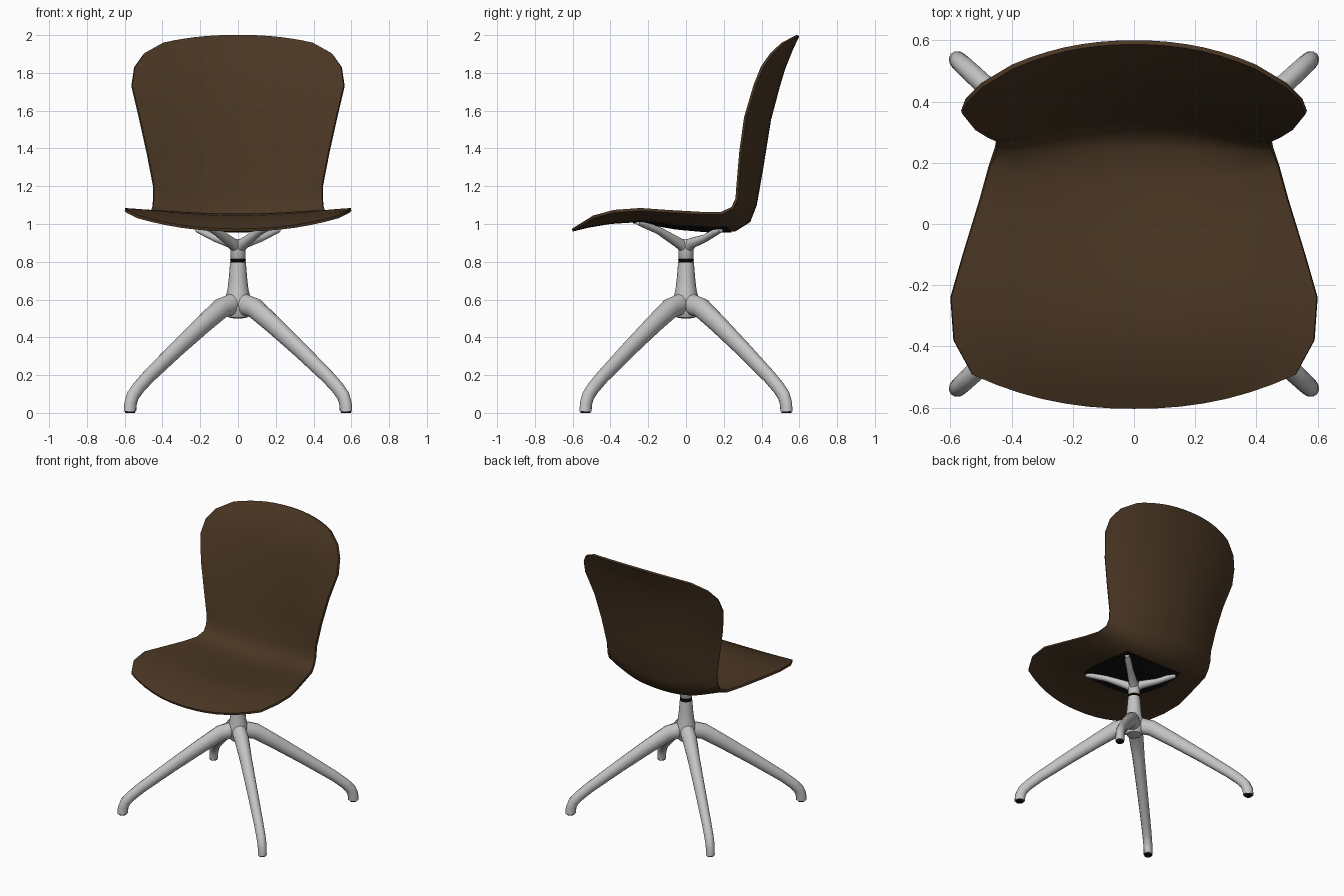
import bpy, bmesh, math
from mathutils import Vector
from mathutils.bvhtree import BVHTree

cube = bpy.data.objects.get("Cube")
if cube:
    bpy.data.objects.remove(cube, do_unlink=True)


def material(name, r, g, b, rough):
    m = bpy.data.materials.new(name)
    m.use_nodes = True
    m.diffuse_color = (r, g, b, 1)
    node = m.node_tree.nodes["Principled BSDF"]
    node.inputs["Base Color"].default_value = (r, g, b, 1)
    node.inputs["Roughness"].default_value = rough
    return m


brown = material("brown leather", 0.068, 0.037, 0.017, 0.6)
silver = material("light grey metal", 0.55, 0.55, 0.55, 0.5)
black = material("black plastic", 0.006, 0.006, 0.006, 0.7)


def finish(name, bm, mat, angle=50):
    bmesh.ops.recalc_face_normals(bm, faces=bm.faces)
    mesh = bpy.data.meshes.new(name)
    bm.to_mesh(mesh)
    bm.free()
    mesh.materials.append(mat)
    obj = bpy.data.objects.new(name, mesh)
    bpy.context.collection.objects.link(obj)
    bpy.ops.object.select_all(action="DESELECT")
    obj.select_set(True)
    bpy.context.view_layer.objects.active = obj
    bpy.ops.object.shade_smooth_by_angle(angle=math.radians(angle))
    return obj


def skin(bm, rings):
    """Join closed rings of points into a capped tube."""
    loops = [[bm.verts.new(p) for p in ring] for ring in rings]
    n = len(loops[0])
    for a, b in zip(loops, loops[1:]):
        for i in range(n):
            j = (i + 1) % n
            bm.faces.new((a[i], a[j], b[j], b[i]))
    bm.faces.new(loops[0][::-1])
    bm.faces.new(loops[-1])


def lathe(name, profile, mat, x=0, y=0, n=16):
    bm = bmesh.new()
    steps = [2 * math.pi * i / n for i in range(n)]
    skin(bm, [[(x + r * math.cos(a), y + r * math.sin(a), z) for a in steps]
              for r, z in profile])
    return finish(name, bm, mat)


def tube(name, points, end, mat, n=12):
    """Sweep (distance, z, half width, half height) points out towards end."""
    bm = bmesh.new()
    out = Vector((end[0], end[1], 0)).normalized()
    side = Vector((-out.y, out.x, 0))
    path = [out * d + Vector((0, 0, z)) for d, z, _, _ in points]
    rings = []
    for i, p in enumerate(path):
        t = path[min(i + 1, len(path) - 1)] - path[max(i - 1, 0)]
        if i == len(path) - 1 and p.z < 0.05:
            t = Vector((0, 0, -1))
        up = side.cross(t.normalized())
        w, h = points[i][2:]
        rings.append([p + side * w * math.cos(a) + up * h * math.sin(a)
                      for a in (2 * math.pi * k / n for k in range(n))])
    skin(bm, rings)
    return finish(name, bm, mat)


# Seat shell rows, front to top: centre y, z, then edge y, z, half width
ROWS = [
    (-.60, .96, -.49, 1.03, .53), (-.52, .98, -.38, 1.06, .59),
    (-.40, 1.0, -.24, 1.07, .60), (-.25, 1.01, -.10, 1.06, .56),
    (-.05, .975, .08, 1.05, .505), (.12, .96, .19, 1.05, .475),
    (.26, .96, .25, 1.08, .455), (.34, 1.01, .275, 1.13, .45),
    (.375, 1.1, .28, 1.2, .45), (.41, 1.3, .295, 1.38, .485),
    (.45, 1.55, .32, 1.56, .525), (.495, 1.72, .37, 1.73, .565),
    (.525, 1.82, .41, 1.83, .55), (.565, 1.92, .46, 1.9, .50),
    (.60, 1.995, .52, 1.955, .40),
]
COLS = 14


def shell_point(row, u):
    cy, cz, ey, ez, w = row
    f = abs(u) ** 2.2
    return Vector((w * u, cy + (ey - cy) * f, cz + (ez - cz) * f))


bm = bmesh.new()
us = [2 * i / COLS - 1 for i in range(COLS + 1)]
outer = [[bm.verts.new(shell_point(r, u)) for u in us] for r in ROWS]


def fill(grid):
    for a, b in zip(grid, grid[1:]):
        for i in range(COLS):
            bm.faces.new((a[i], a[i + 1], b[i + 1], b[i]))


fill(outer)
bm.normal_update()
underside = BVHTree.FromBMesh(bm)

# Padded inner skin, thinning towards the rim
inner = []
last = len(ROWS) - 1
for k, row in enumerate(outer):
    pad = min(1, min(k, last - k) / 2)
    inner.append([bm.verts.new(v.co + v.normal * (0.015 + 0.03 * pad * (1 - u ** 4)))
                  for v, u in zip(row, us)])
fill(inner)


def border(g):
    return (g[0] + [r[-1] for r in g[1:-1]] + g[-1][::-1]
            + [r[0] for r in g[-2:0:-1]])


bo, bi = border(outer), border(inner)
for i in range(len(bo)):
    bm.faces.new((bo[i - 1], bo[i], bi[i], bi[i - 1]))
finish("seat_shell", bm, brown)


def under_z(x, y):
    return underside.ray_cast(Vector((x, y, 0.5)), Vector((0, 0, 1)))[0].z


# Rounded black plate following the underside of the seat
bm = bmesh.new()
bmesh.ops.create_grid(bm, x_segments=14, y_segments=14, size=1)
for v in bm.verts:
    x, y = v.co.x, v.co.y
    sx = 0.26 * x * math.sqrt(1 - 0.2 * y * y)
    sy = 0.26 * y * math.sqrt(1 - 0.2 * x * x) - 0.02
    v.co = (sx, sy, under_z(sx, sy) - 0.005)
top = bmesh.ops.extrude_face_region(bm, geom=bm.faces[:])
for v in top["geom"]:
    if isinstance(v, bmesh.types.BMVert):
        v.co.z += 0.008
finish("under_seat_plate", bm, black)

# Column, collar and upper hub
lathe("column", [(.02, .5), (.05, .505), (.07, .55), (.07, .6), (.056, .65),
                 (.05, .7), (.042, .795)], silver)
lathe("swivel_collar", [(.03, .785), (.042, .795), (.042, .8), (.034, .804),
                        (.042, .808), (.042, .813), (.03, .82)], black)
lathe("upper_hub", [(.036, .815), (.04, .82), (.04, .87), (.045, .9), (.03, .92)], silver)

# Four legs with glides, and four seat support arms
FOOT = (0.572, 0.532)
reach = math.hypot(*FOOT)
for sx, xname in ((1, "left"), (-1, "right")):
    for sy, yname in ((-1, "front"), (1, "back")):
        tag = yname + "_" + xname
        x, y = sx * FOOT[0], sy * FOOT[1]
        tube("leg_" + tag, [
            (0, .585, .05, .06), (.12, .555, .05, .055), (.25, .47, .042, .05),
            (.45, .333, .037, .043), (.65, .19, .033, .037),
            (reach - .06, .132, .032, .036), (reach - .02, .09, .031, .036),
            (reach - .004, .05, .03, .036), (reach, .008, .03, .036)], (x, y), silver)
        lathe("glide_" + tag, [(.026, 0), (.028, .012)], black, x, y, 12)

        ax, ay = sx * 0.2, (-0.24 if sy < 0 else 0.17)
        d, z = math.hypot(ax, ay), under_z(ax, ay)
        tube("support_arm_" + tag, [
            (0, .87, .03, .032), (.05, .9, .03, .028), (d * .6, z - .05, .023, .02),
            (d * .92, z - .018, .022, .018), (d + .02, z - .008, .016, .012)],
            (ax, ay), silver)
